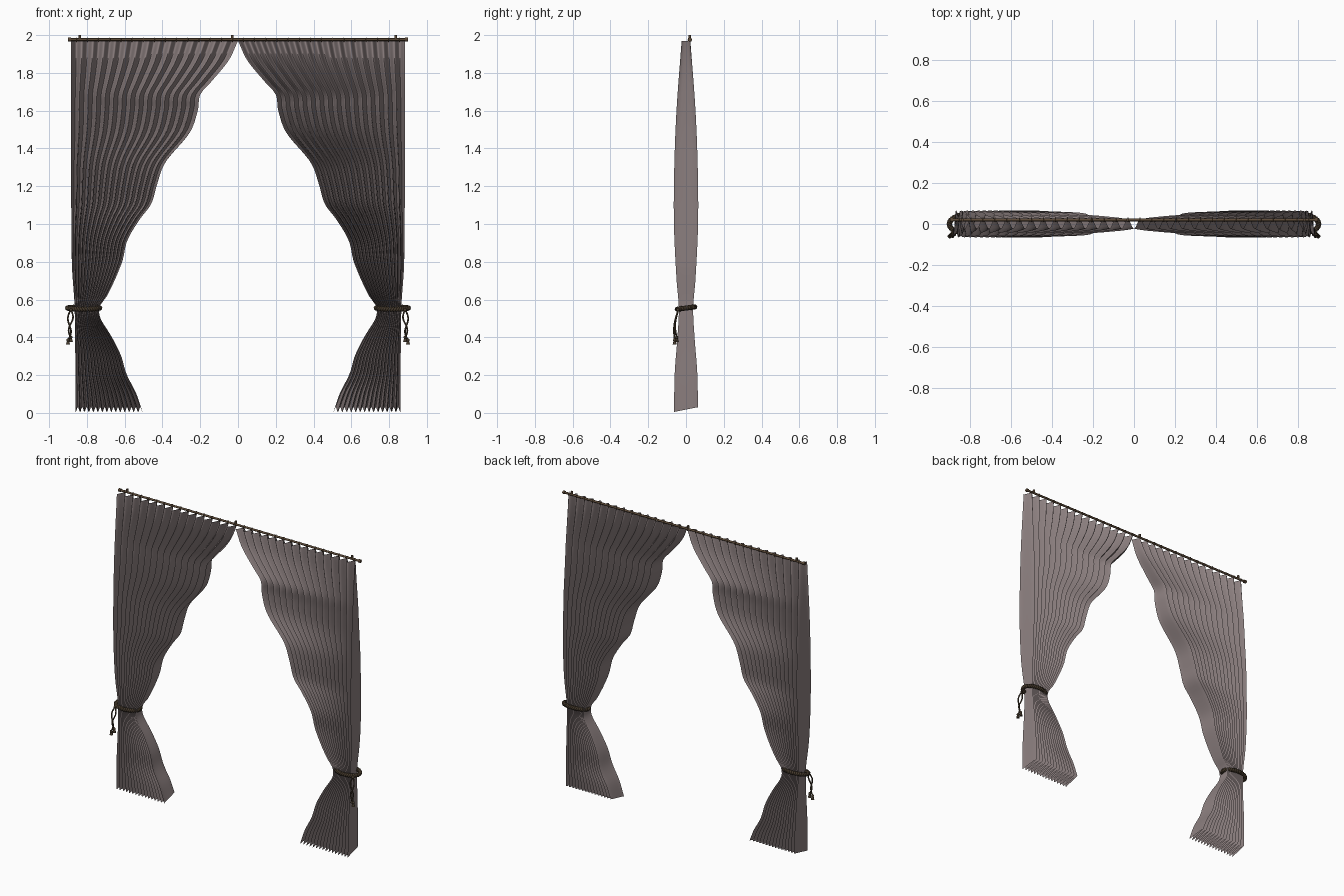
import bpy, bmesh, math
from mathutils import Vector

cube = bpy.data.objects.get("Cube")
if cube:
    bpy.data.objects.remove(cube, do_unlink=True)


def material(name, rgb):
    m = bpy.data.materials.new(name)
    m.use_nodes = True
    m.diffuse_color = (*rgb, 1)
    m.node_tree.nodes["Principled BSDF"].inputs["Base Color"].default_value = (*rgb, 1)
    return m


CLOTH = material("mauve grey cloth", (0.27, 0.22, 0.22))
WOOD = material("brown rod", (0.11, 0.07, 0.04))
ROPE = material("dark brown rope", (0.06, 0.042, 0.025))

PLEATS, STEPS, ROWS = 15, 12, 90
TOP = 1.965

# Inner edge: (height, distance from the middle)
EDGE = [(0, .505), (.1, .54), (.2, .59), (.3, .62), (.4, .67), (.5, .73), (.56, .73),
        (.62, .69), (.79, .615), (.91, .585), (1.02, .52), (1.1, .46), (1.2, .43),
        (1.32, .385), (1.48, .255), (1.6, .212), (1.68, .2), (1.75, .14), (1.86, .05), (TOP, 0)]
# Outer edge and fold depth along the height
OUTER = [(0, .86), (.55, .865), (.8, .88), (TOP, .885)]
DEPTH = [(0, .063), (.2, .06), (.4, .045), (.55, .038), (.7, .05), (1, .064), (1.3, .062),
         (1.6, .05), (TOP, .023)]


def sample(table, z):
    """Smooth interpolation through a table of (height, value)."""
    i = 0
    while i < len(table) - 2 and z > table[i + 1][0]:
        i += 1

    def slope(k):
        a, b = table[max(k - 1, 0)], table[min(k + 1, len(table) - 1)]
        return (b[1] - a[1]) / (b[0] - a[0])
    (z0, v0), (z1, v1) = table[i], table[i + 1]
    h = z1 - z0
    t = min(max((z - z0) / h, 0), 1)
    return ((1 + 2 * t) * (1 - t) ** 2 * v0 + t * (1 - t) ** 2 * h * slope(i)
            + t * t * (3 - 2 * t) * v1 + t * t * (t - 1) * h * slope(i + 1))


def finish(bm, name, mat, angle=60):
    me = bpy.data.meshes.new(name)
    bmesh.ops.recalc_face_normals(bm, faces=bm.faces)
    bm.to_mesh(me)
    bm.free()
    me.materials.append(mat)
    ob = bpy.data.objects.new(name, me)
    bpy.context.collection.objects.link(ob)
    bpy.ops.object.select_all(action='DESELECT')
    ob.select_set(True)
    bpy.context.view_layer.objects.active = ob
    bpy.ops.object.shade_smooth_by_angle(angle=math.radians(angle))
    return ob


def curtain(name, side):
    bm = bmesh.new()
    rows = []
    n = PLEATS * STEPS
    for r in range(ROWS + 1):
        z = TOP * r / ROWS
        inner, outer, depth = sample(EDGE, z), sample(OUTER, z), sample(DEPTH, z)
        row = []
        for c in range(n + 1):
            s = c / n
            wave = math.cos(2 * math.pi * PLEATS * s)
            x = outer + (inner - outer) * s
            # the hem lifts at the folds
            lift = 0.025 * (0.5 - 0.5 * wave) * max(0, 1 - z / 0.15)
            row.append(bm.verts.new((side * x, -depth * wave, z + 0.005 + lift)))
        rows.append(row)
    for a, b in zip(rows, rows[1:]):
        for c in range(n):
            bm.faces.new((a[c], a[c + 1], b[c + 1], b[c]))
    return finish(bm, name, CLOTH, 80)


def tube(name, paths, radius, mat, closed=False):
    """Round cord along each path of points."""
    cu = bpy.data.curves.new(name, 'CURVE')
    cu.dimensions = '3D'
    cu.bevel_depth = radius
    cu.bevel_resolution = 2
    cu.use_fill_caps = True
    for pts in paths:
        sp = cu.splines.new('POLY')
        sp.points.add(len(pts) - 1)
        for p, co in zip(sp.points, pts):
            p.co = (*co, 1)
        sp.use_cyclic_u = closed
        sp.use_smooth = True
    cu.materials.append(mat)
    ob = bpy.data.objects.new(name, cu)
    bpy.context.collection.objects.link(ob)
    return ob


def tieback(name, side):
    # two strands twisted round an oval loop
    strands = []
    for k in range(2):
        pts = []
        for i in range(160):
            a = 2 * math.pi * i / 160
            tw = 20 * a + math.pi * k
            grow = 0.007 * math.cos(tw)
            pts.append((side * (0.817 + (0.085 + grow) * math.cos(a)),
                        (0.046 + grow) * math.sin(a),
                        0.555 + 0.006 * math.sin(a) + 0.007 * math.sin(tw)))
        strands.append(pts)
    tube(name + "_loop", strands, 0.007, ROPE, True)
    # hanging cord ends
    cords = []
    ends = [(0.9, -0.06, 0.385), (0.885, -0.05, 0.4)]
    for ex, ey, ez in ends:
        start = Vector((0.885, -0.04, 0.545))
        end = Vector((ex, ey, ez))
        pts = []
        for i in range(13):
            t = i / 12
            p = start.lerp(end, t)
            p.x += 0.012 * math.sin(2 * math.pi * t) * (1 if ex > 0.89 else -1)
            p.y -= 0.012 * math.sin(math.pi * t)
            pts.append((side * p.x, p.y, p.z))
        cords.append(pts)
    tube(name + "_cords", cords, 0.0045, ROPE)
    # knots and tassels
    bm = bmesh.new()
    for ex, ey, ez in ends + [(0.885, -0.042, 0.545)]:
        ball = bmesh.ops.create_icosphere(bm, subdivisions=2, radius=0.009)
        bmesh.ops.translate(bm, verts=ball["verts"], vec=(side * ex, ey, ez))
    for ex, ey, ez in ends:
        cone = bmesh.ops.create_cone(bm, cap_ends=True, segments=10, radius1=0.011,
                                     radius2=0.005, depth=0.024)
        bmesh.ops.translate(bm, verts=cone["verts"], vec=(side * ex, ey, ez - 0.012))
    finish(bm, name + "_tassels", ROPE, 40)


for label, side in (("left", 1), ("right", -1)):
    curtain(label + "_curtain", side)
    tieback(label + "_tieback", side)

# Rod with end caps
ROD_Y, ROD_Z = 0.02, 1.977
tube("curtain_rod", [[(-0.89, ROD_Y, ROD_Z), (0.89, ROD_Y, ROD_Z)]], 0.007, WOOD)
tube("rod_end_caps", [[(s * 0.885, ROD_Y, ROD_Z), (s * 0.9, ROD_Y, ROD_Z)] for s in (-1, 1)],
     0.011, WOOD)
# Hanging pegs
tube("rod_pegs", [[(x, ROD_Y, 1.975), (x, ROD_Y, 2.0)] for x in (-0.837, -0.03, 0.835)],
     0.007, WOOD)
# Rings, one at each rear fold
rings = []
for side in (-1, 1):
    for k in range(PLEATS):
        x = side * 0.885 * (1 - (k + 0.5) / PLEATS)
        rings.append([(x, ROD_Y + 0.009 * math.cos(a), ROD_Z - 0.002 + 0.009 * math.sin(a))
                      for a in (2 * math.pi * i / 12 for i in range(12))])
tube("curtain_rings", rings, 0.0025, WOOD, True)
